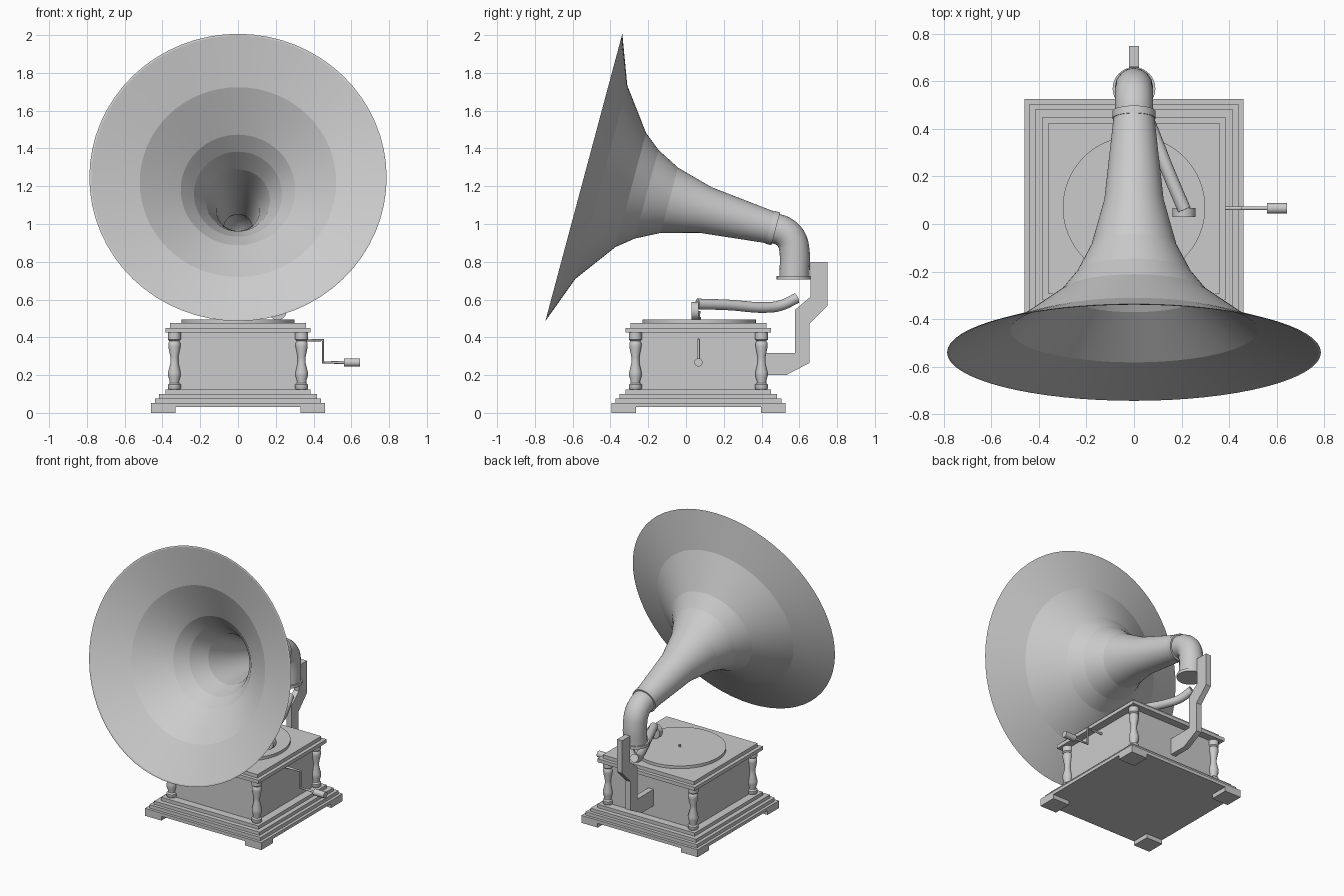
import bpy, bmesh, math
from mathutils import Matrix, Vector

if "Cube" in bpy.data.objects:
    bpy.data.objects.remove(bpy.data.objects["Cube"])

CY = 0.066  # centre of the cabinet along y

grey = bpy.data.materials.new("plain_grey")
grey.diffuse_color = (0.6, 0.6, 0.6, 1)
grey.use_nodes = True
grey.node_tree.nodes["Principled BSDF"].inputs["Base Color"].default_value = grey.diffuse_color


def finish(name, bm, angle=30):
    bmesh.ops.recalc_face_normals(bm, faces=bm.faces)
    me = bpy.data.meshes.new(name)
    bm.to_mesh(me)
    bm.free()
    me.materials.append(grey)
    me.shade_smooth()
    me.set_sharp_from_angle(angle=math.radians(angle))
    ob = bpy.data.objects.new(name, me)
    bpy.context.collection.objects.link(ob)
    return ob


def box(name, x0, x1, y0, y1, z0, z1):
    bm = bmesh.new()
    size = Matrix.Diagonal((x1 - x0, y1 - y0, z1 - z0, 1))
    mid = Matrix.Translation(((x0 + x1) / 2, (y0 + y1) / 2, (z0 + z1) / 2))
    bmesh.ops.create_cube(bm, size=1, matrix=mid @ size)
    return finish(name, bm)


def lathe(name, profile, matrix, seg=32, closed=False, angle=30):
    """Revolve (radius, height) points around local z."""
    bm = bmesh.new()
    rings = []
    for r, z in profile:
        rings.append([bm.verts.new(matrix @ Vector((r * math.cos(a), r * math.sin(a), z)))
                      for a in (2 * math.pi * i / seg for i in range(seg))])
    pairs = list(zip(rings, rings[1:]))
    if closed:
        pairs.append((rings[-1], rings[0]))
    else:
        bm.faces.new(rings[0])
        bm.faces.new(rings[-1])
    for a, b in pairs:
        for i in range(seg):
            j = (i + 1) % seg
            bm.faces.new((a[i], a[j], b[j], b[i]))
    return finish(name, bm, angle)


def tube(name, points, radius, kind='BEZIER', caps=True):
    """Round tube swept along a path."""
    cu = bpy.data.curves.new(name, 'CURVE')
    cu.dimensions = '3D'
    cu.bevel_depth = radius
    cu.bevel_resolution = 6
    cu.use_fill_caps = caps
    cu.resolution_u = 6
    sp = cu.splines.new(kind)
    if kind == 'BEZIER':
        sp.bezier_points.add(len(points) - 1)
        for bp, p in zip(sp.bezier_points, points):
            bp.co = p
            bp.handle_left_type = bp.handle_right_type = 'AUTO'
    else:
        sp.points.add(len(points) - 1)
        for pt, p in zip(sp.points, points):
            pt.co = (*p, 1)
    tmp = bpy.data.objects.new(name + "_path", cu)
    bpy.context.collection.objects.link(tmp)
    dg = bpy.context.evaluated_depsgraph_get()
    me = bpy.data.meshes.new_from_object(tmp.evaluated_get(dg))
    bm = bmesh.new()
    bm.from_mesh(me)
    bpy.data.objects.remove(tmp)
    bpy.data.meshes.remove(me)
    bmesh.ops.remove_doubles(bm, verts=bm.verts, dist=1e-5)
    return finish(name, bm, 40)


def at(x, y, z):
    return Matrix.Translation((x, y, z))


# stepped plinth, cabinet and lid: half width, bottom, top
for name, h, z0, z1 in (("base_slab", 0.46, 0.03, 0.053), ("base_step_low", 0.44, 0.053, 0.077),
                        ("base_step_mid", 0.417, 0.077, 0.1), ("base_step_top", 0.385, 0.1, 0.124),
                        ("cabinet", 0.33, 0.124, 0.425), ("lid_lower", 0.385, 0.425, 0.45),
                        ("lid_upper", 0.36, 0.45, 0.475)):
    box(name, -h, h, CY - h, CY + h, z0, z1)

# corner feet and turned pillars
pillar = [(0.03, 0.124), (0.034, 0.13), (0.034, 0.15), (0.025, 0.158), (0.025, 0.17),
          (0.033, 0.195), (0.033, 0.215), (0.021, 0.265), (0.021, 0.295), (0.032, 0.35),
          (0.032, 0.37), (0.025, 0.38), (0.034, 0.388), (0.034, 0.425)]
for sx in (-1, 1):
    for sy in (-1, 1):
        xs = sorted((sx * 0.46, sx * 0.33))
        ys = sorted((CY + sy * 0.46, CY + sy * 0.33))
        box("foot", *xs, *ys, 0, 0.03)
        lathe("corner_pillar", pillar, at(sx * 0.337, CY + sy * 0.334, 0), 24, angle=45)

# turntable and spindle
lathe("turntable", [(0.3, 0.475), (0.3, 0.495)], at(0, CY + 0.004, 0), 64)
lathe("spindle", [(0.009, 0.49), (0.009, 0.508)], at(0, CY + 0.004, 0), 12)

# crank
tube("crank_rod", [(0.32, CY, 0.385), (0.45, CY, 0.385), (0.45, CY, 0.267), (0.57, CY, 0.267)],
     0.008, 'POLY')
lathe("crank_handle", [(0.022, 0), (0.022, 0.085)],
      at(0.56, CY, 0.267) @ Matrix.Rotation(math.pi / 2, 4, 'Y'), 24)

# tone arm with sound box and needle
tube("tone_arm", [(0.212, 0.06, 0.577), (0.14, 0.23, 0.571), (0.065, 0.42, 0.558),
                  (0.03, 0.5, 0.568), (0, 0.585, 0.607)], 0.028)
lathe("sound_box", [(0.048, 0), (0.048, 0.037)],
      at(0.21, 0.03, 0.54) @ Matrix.Rotation(-math.pi / 2, 4, 'X'), 32)
lathe("needle", [(0.004, 0.495), (0.006, 0.54)], at(0.21, 0.07, 0), 8)

# rear support bracket
outline = [(0.66, 0.8), (0.75, 0.8), (0.75, 0.568), (0.655, 0.472), (0.655, 0.265), (0.53, 0.2),
           (0.39, 0.2), (0.39, 0.318), (0.577, 0.318), (0.577, 0.546), (0.66, 0.615)]
bm = bmesh.new()
face = bm.faces.new([bm.verts.new((-0.02, y, z)) for y, z in outline])
ext = bmesh.ops.extrude_face_region(bm, geom=[face], use_keep_orig=True)
bmesh.ops.translate(bm, vec=(0.04, 0, 0),
                    verts=[g for g in ext["geom"] if isinstance(g, bmesh.types.BMVert)])
finish("support_bracket", bm)

# elbow with closed collar underneath
tube("elbow", [(0, 0.458, 0.979), (0, 0.513, 0.962), (0, 0.557, 0.92), (0, 0.574, 0.86),
               (0, 0.574, 0.72)], 0.08, caps=False)
lathe("elbow_collar", [(0.09, 0.705), (0.09, 0.725)], at(0, 0.57, 0), 32)

# flared horn, tilted upward, with thin walls
tilt = at(0, 0.458, 0.979) @ Matrix.Rotation(math.radians(75), 4, 'X')
flare = [(0.085, 0), (0.125, 0.368), (0.179, 0.566), (0.243, 0.69), (0.313, 0.777),
         (0.53, 0.938), (0.787, 1.034)]
inner = [(r - 0.01, t) for r, t in reversed(flare)]
lathe("horn", flare + inner, tilt, 64, closed=True, angle=11)
lathe("horn_collar", [(0.09, -0.018), (0.09, 0.014), (0.078, 0.014), (0.078, -0.018)],
      tilt, 48, closed=True)
